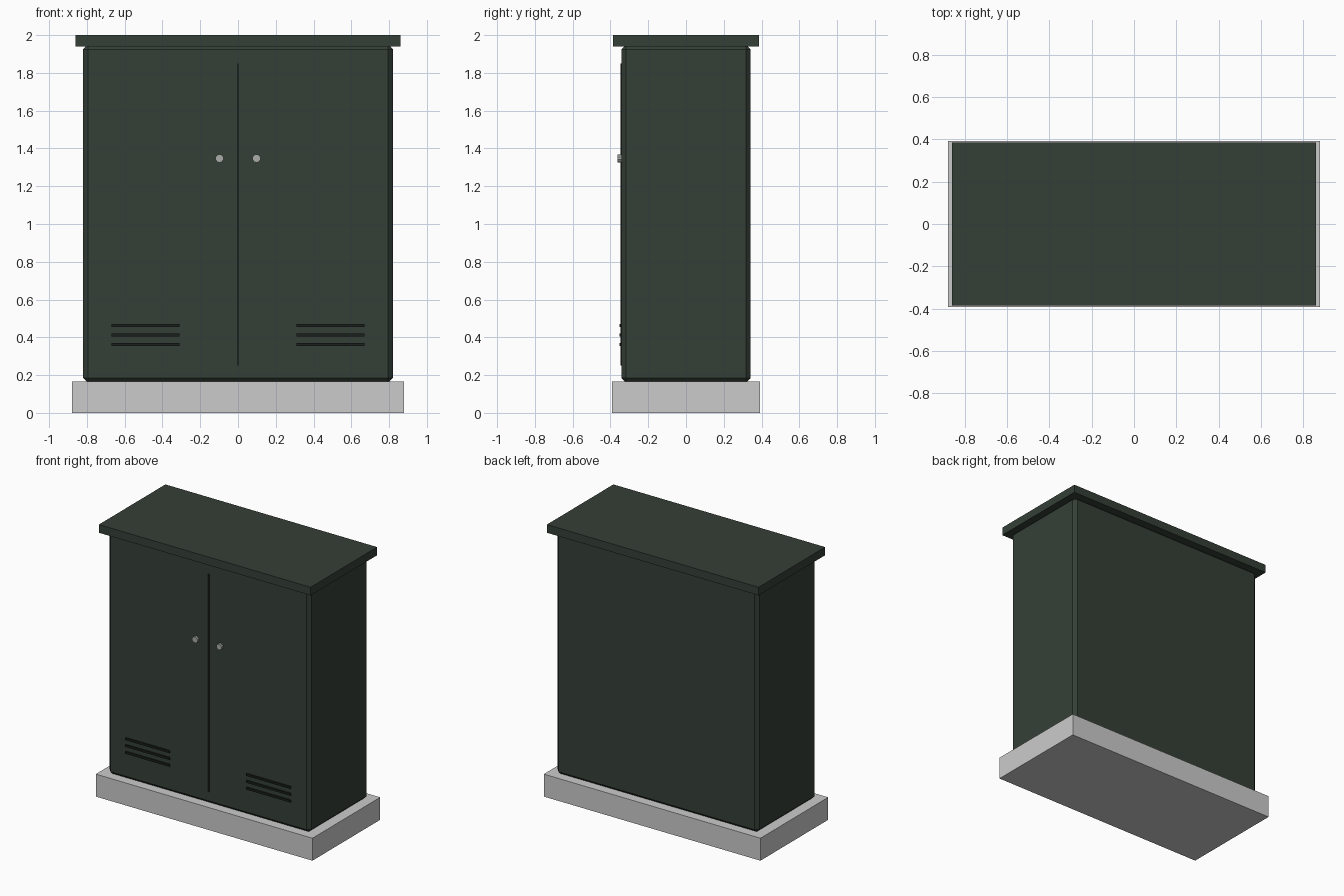
import bpy, math

if "Cube" in bpy.data.objects:
    bpy.data.objects.remove(bpy.data.objects["Cube"])


def material(name, rgb):
    m = bpy.data.materials.new(name)
    m.diffuse_color = (*rgb, 1)
    m.use_nodes = True
    m.node_tree.nodes["Principled BSDF"].inputs["Base Color"].default_value = m.diffuse_color
    return m


green = material("green_paint", (0.035, 0.05, 0.037))
dark = material("dark_gap", (0.01, 0.014, 0.011))
metal = material("dull_metal", (0.4, 0.42, 0.4))


def box(name, lo, hi, mat=None, chamfer=0):
    bpy.ops.mesh.primitive_cube_add(size=1, location=[(a + b) / 2 for a, b in zip(lo, hi)])
    o = bpy.context.object
    o.name = name
    o.scale = [b - a for a, b in zip(lo, hi)]
    bpy.ops.object.transform_apply(location=False, rotation=False, scale=True)
    if mat:
        o.data.materials.append(mat)
    if chamfer:
        b = o.modifiers.new("chamfer", 'BEVEL')
        b.width = chamfer
        b.segments = 1
    return o


# Concrete base, cabinet shell and overhanging lid
box("plinth", (-0.88, -0.393, 0), (0.88, 0.393, 0.165))
box("cabinet_body", (-0.82, -0.342, 0.16), (0.82, 0.342, 1.95), green, 0.025)
box("lid", (-0.86, -0.386, 1.94), (0.86, 0.386, 2.0), green)

# Gap between the two doors
box("door_gap", (-0.006, -0.347, 0.25), (0.006, -0.335, 1.85), dark)

for side, s in (("left", -1), ("right", 1)):
    # Vent slots low on each door
    for i in range(3):
        z = 0.363 + i * 0.05
        x = s * 0.491
        box(f"{side}_vent_{i + 1}", (x - 0.18, -0.352, z - 0.008),
            (x + 0.18, -0.335, z + 0.008), dark)
    # Round lock knob
    bpy.ops.mesh.primitive_cylinder_add(vertices=10, radius=0.022, depth=0.03,
                                        location=(s * 0.098, -0.347, 1.347),
                                        rotation=(math.pi / 2, 0, 0))
    knob = bpy.context.object
    knob.name = f"{side}_knob"
    knob.data.materials.append(metal)
